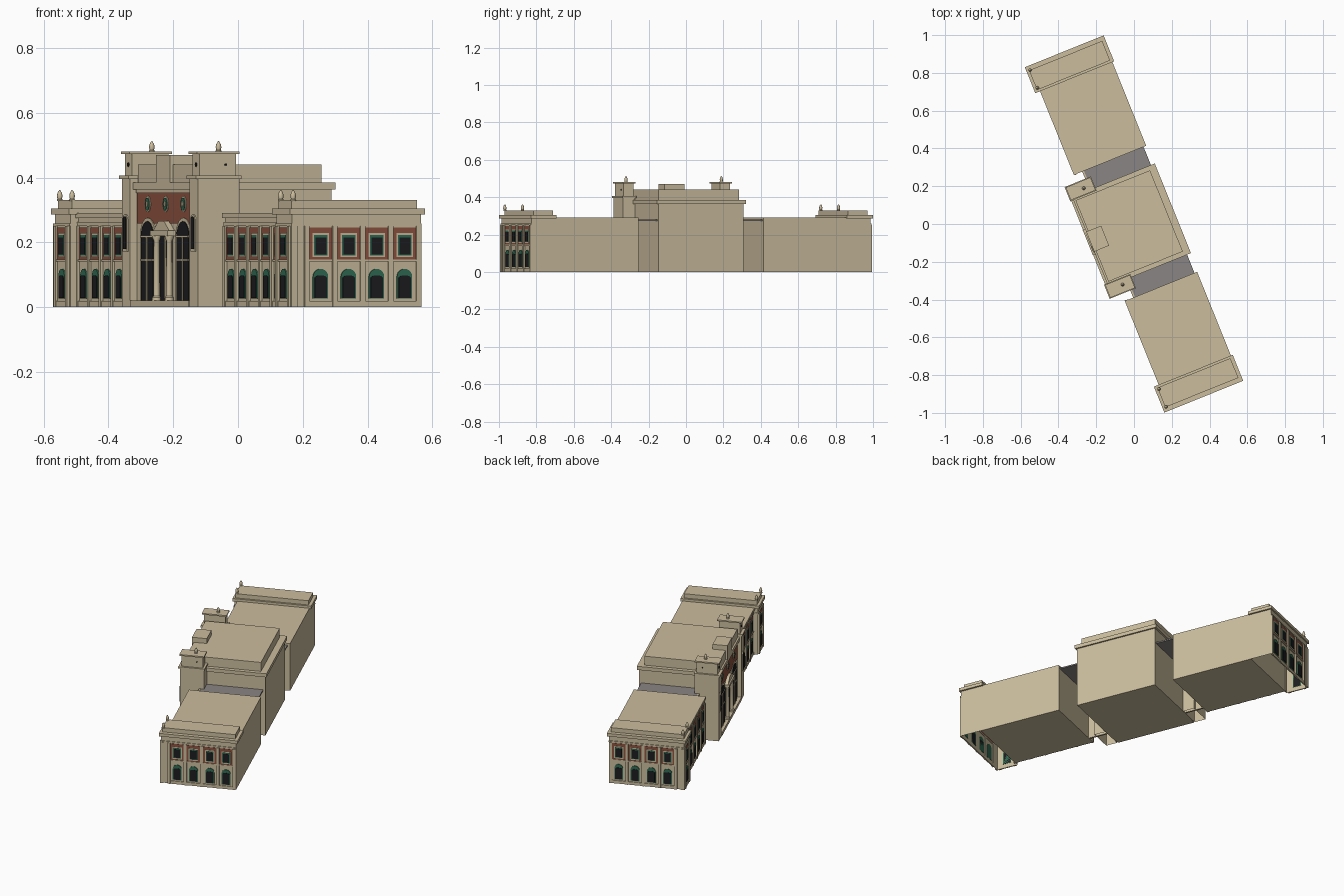
import bpy, bmesh, math
from mathutils import Matrix

if "Cube" in bpy.data.objects:
    bpy.data.objects.remove(bpy.data.objects["Cube"])

TURN = math.radians(-68)   # the building stands turned on its plot


def material(name, rgb):
    m = bpy.data.materials.new(name)
    m.use_nodes = True
    m.diffuse_color = (*rgb, 1)
    m.node_tree.nodes["Principled BSDF"].inputs["Base Color"].default_value = (*rgb, 1)
    return m


STONE = material("sandstone", (0.60, 0.51, 0.34))
BRICK = material("red brick", (0.27, 0.085, 0.05))
GREEN = material("green trim", (0.03, 0.15, 0.09))
GLASS = material("dark glass", (0.012, 0.012, 0.014))
SLATE = material("grey roof", (0.25, 0.235, 0.23))

parts = {}


def part(name, mat, mirror):
    if name not in parts:
        parts[name] = (bmesh.new(), mat, mirror)
    return parts[name][0]


def prism(name, mat, mirror, low, high, bottom=True):
    """Solid between two matching outlines."""
    bm = part(name, mat, mirror)
    a = [bm.verts.new(p) for p in low]
    b = [bm.verts.new(p) for p in high]
    if bottom:
        bm.faces.new(a[::-1])
    bm.faces.new(b)
    for i in range(len(a)):
        j = (i + 1) % len(a)
        bm.faces.new((a[i], a[j], b[j], b[i]))


def box(name, x, y, z, mat=STONE, mirror=True, bottom=True):
    rect = [(x[0], y[0]), (x[1], y[0]), (x[1], y[1]), (x[0], y[1])]
    prism(name, mat, mirror, [(*p, z[0]) for p in rect], [(*p, z[1]) for p in rect], bottom)


def front(y):
    return lambda s, z, d: (s, y - d, z)


def end(x):
    return lambda s, z, d: (x + d, s, z)


def panel(name, wall, outline, depth, mat=STONE, mirror=True):
    prism(name, mat, mirror, [wall(s, z, -0.002) for s, z in outline],
          [wall(s, z, depth) for s, z in outline])


def rect(s, w, z0, z1):
    return [(s - w / 2, z0), (s + w / 2, z0), (s + w / 2, z1), (s - w / 2, z1)]


def arch(s, w, z0, z1, rise, n=10):
    top = [(s + w / 2 * math.cos(math.pi * i / n), z1 - rise + rise * math.sin(math.pi * i / n))
           for i in range(n + 1)]
    return [(s - w / 2, z0), (s + w / 2, z0)] + top


def oval(s, z, w, h, n=14):
    return [(s + w / 2 * math.cos(2 * math.pi * i / n), z + h / 2 * math.sin(2 * math.pi * i / n))
            for i in range(n)]


def bay(name, wall, s):
    """Square window above an arched window."""
    panel(name + "_surrounds", wall, rect(s, 0.054, 0.154, 0.228), 0.004)
    panel(name + "_green_trim", wall, rect(s, 0.044, 0.160, 0.222), 0.005, GREEN)
    panel(name + "_panes", wall, rect(s, 0.036, 0.163, 0.215), 0.006, GLASS)
    panel(name + "_green_trim", wall, arch(s, 0.050, 0.026, 0.118, 0.024), 0.004, GREEN)
    panel(name + "_panes", wall, arch(s, 0.040, 0.028, 0.098, 0.008), 0.006, GLASS)


def arcade(name, wall, edges):
    """Row of bays between pilasters, with a brick upper band."""
    mid, width = (edges[0] + edges[-1]) / 2, edges[-1] - edges[0]
    panel(name + "_brick_band", wall, rect(mid, width, 0.147, 0.245), 0.002, BRICK)
    panel(name + "_sill_course", wall, rect(mid, width, 0.140, 0.147), 0.005)
    panel(name + "_plinth", wall, rect(mid, width, 0, 0.018), 0.005)
    for e in edges:
        panel(name + "_pilasters", wall, rect(e, 0.016, 0, 0.250), 0.008)
    for a, b in zip(edges, edges[1:]):
        bay(name, wall, (a + b) / 2)


def lathe(name, x, y, z, profile, mirror=True, n=12):
    """Turned shape from (radius, height) points."""
    bm = part(name, STONE, mirror)
    rings = [[bm.verts.new((x + r * math.cos(2 * math.pi * i / n),
                            y + r * math.sin(2 * math.pi * i / n), z + h)) for i in range(n)]
             for r, h in profile]
    for a, b in zip(rings, rings[1:]):
        for i in range(n):
            j = (i + 1) % n
            bm.faces.new((a[i], a[j], b[j], b[i]))
    bm.faces.new(rings[0][::-1])
    bm.faces.new(rings[-1])


FINIAL = [(0.009, 0), (0.009, 0.004), (0.007, 0.006), (0.009, 0.015),
          (0.007, 0.024), (0.003, 0.031), (0.001, 0.034)]

# long wings
box("wing", (0.36, 0.852), (-0.188, 0.215), (0, 0.29))
box("wing_cornice", (0.358, 0.85), (-0.198, -0.18), (0.275, 0.29))
box("wing_frieze", (0.36, 0.85), (-0.193, -0.18), (0.25, 0.262))
arcade("wing", front(-0.188), [0.365 + 0.097 * i for i in range(6)])

# end pavilions
box("pavilion", (0.848, 0.978), (-0.215, 0.215), (0, 0.29), bottom=False)
box("pavilion_cornice", (0.838, 0.986), (-0.225, 0.225), (0.286, 0.304))
box("pavilion_frieze", (0.845, 0.982), (-0.219, 0.215), (0.25, 0.258))
box("pavilion_parapet", (0.85, 0.962), (-0.21, 0.207), (0.304, 0.33))
arcade("pavilion_front", front(-0.215), [0.866, 0.962])
arcade("pavilion_end", end(0.978), [-0.168 + 0.0932 * i for i in range(5)])
panel("pavilion_corner_pier", end(0.978), rect(-0.209, 0.02, 0, 0.25), 0.006)
for x in (0.86, 0.962):
    lathe("pavilion_finials", x, -0.205, 0.328, FINIAL)

# recessed links, open at the back
box("link_roof", (0.24, 0.362), (-0.145, 0.2), (0.272, 0.28), SLATE)
box("link_front_wall", (0.24, 0.362), (-0.15, -0.14), (0, 0.282))

# central hall
box("hall", (-0.245, 0.245), (-0.238, 0.213), (0, 0.365), mirror=False)
box("hall_cornice", (-0.256, 0.256), (-0.25, 0.222), (0.363, 0.385), mirror=False)
box("hall_attic", (-0.232, 0.232), (-0.24, 0.185), (0.385, 0.44), mirror=False)
box("roof_block", (-0.057, 0.057), (-0.25, -0.165), (0.385, 0.47), mirror=False)
box("entrance_step", (-0.24, 0.24), (-0.262, -0.23), (0, 0.02), mirror=False)

# entrance front
wall = front(-0.238)
panel("hall_brick_panel", wall, rect(0, 0.476, 0.258, 0.355), 0.002, BRICK, False)
panel("hall_string_course", wall, rect(0, 0.476, 0.352, 0.363), 0.006, STONE, False)
panel("door_glass", wall, rect(0, 0.1, 0.02, 0.222), 0.003, GLASS, False)
for s in (-0.147, 0, 0.147):
    panel("oval_frames", wall, oval(s, 0.318, 0.046, 0.05), 0.004, STONE, False)
    panel("oval_lights", wall, oval(s, 0.318, 0.034, 0.04), 0.006, GREEN, False)
    panel("oval_centres", wall, oval(s, 0.318, 0.014, 0.018), 0.008, STONE, False)
panel("arch_surround", wall, arch(0.147, 0.124, 0.02, 0.276, 0.056), 0.004)
panel("arch_glass", wall, arch(0.147, 0.1, 0.02, 0.265, 0.046), 0.006, GLASS)
for z in (0.143, 0.215):
    panel("arch_transom", wall, rect(0.147, 0.1, z, z + 0.006), 0.009)
panel("arch_mullion", wall, rect(0.147, 0.006, 0.02, 0.215), 0.009)
panel("door_mullion", wall, rect(0, 0.008, 0.02, 0.222), 0.006, STONE, False)
lathe("portal_column", 0.052, -0.25, 0.02,
      [(0.014, 0), (0.014, 0.01), (0.010, 0.014), (0.009, 0.185), (0.014, 0.195), (0.014, 0.202)])
box("portal_lintel", (-0.072, 0.072), (-0.264, -0.23), (0.22, 0.236), mirror=False)
prism("portal_gable", STONE, False,
      *[[(-0.066, y, 0.236), (0.066, y, 0.236), (0.022, y, 0.266), (-0.022, y, 0.266)]
        for y in (-0.236, -0.256)])

# towers
box("tower", (0.245, 0.313), (-0.26, -0.122), (0, 0.397), bottom=False)
box("tower_cornice", (0.238, 0.319), (-0.268, -0.118), (0.395, 0.406))
box("tower_top", (0.25, 0.307), (-0.252, -0.13), (0.406, 0.472))
box("tower_cap", (0.242, 0.315), (-0.263, -0.122), (0.472, 0.48))
lathe("tower_finial", 0.275, -0.176, 0.479, FINIAL)
wall = front(-0.26)
panel("tower_slit_surround", wall, arch(0.279, 0.036, 0.172, 0.286, 0.014), 0.004)
panel("tower_slit", wall, arch(0.279, 0.024, 0.18, 0.28, 0.01), 0.006, GLASS)
panel("tower_vents", front(-0.252), oval(0.279, 0.44, 0.014, 0.014), 0.002, GLASS)
panel("tower_vents", end(0.307), oval(-0.165, 0.44, 0.008, 0.008), 0.002, GLASS)

# turn every part into an object
for name, (bm, mat, mirror) in parts.items():
    bmesh.ops.recalc_face_normals(bm, faces=bm.faces)
    mesh = bpy.data.meshes.new(name)
    bm.to_mesh(mesh)
    bm.free()
    mesh.materials.append(mat)
    obj = bpy.data.objects.new(name, mesh)
    bpy.context.collection.objects.link(obj)
    obj.matrix_world = Matrix.Rotation(TURN, 4, "Z")
    if mirror:
        mod = obj.modifiers.new("other side", "MIRROR")
        mod.use_mirror_merge = False
    if "finial" in name or "column" in name:
        bpy.ops.object.select_all(action="DESELECT")
        obj.select_set(True)
        bpy.context.view_layer.objects.active = obj
        bpy.ops.object.shade_smooth_by_angle(angle=math.radians(40))
